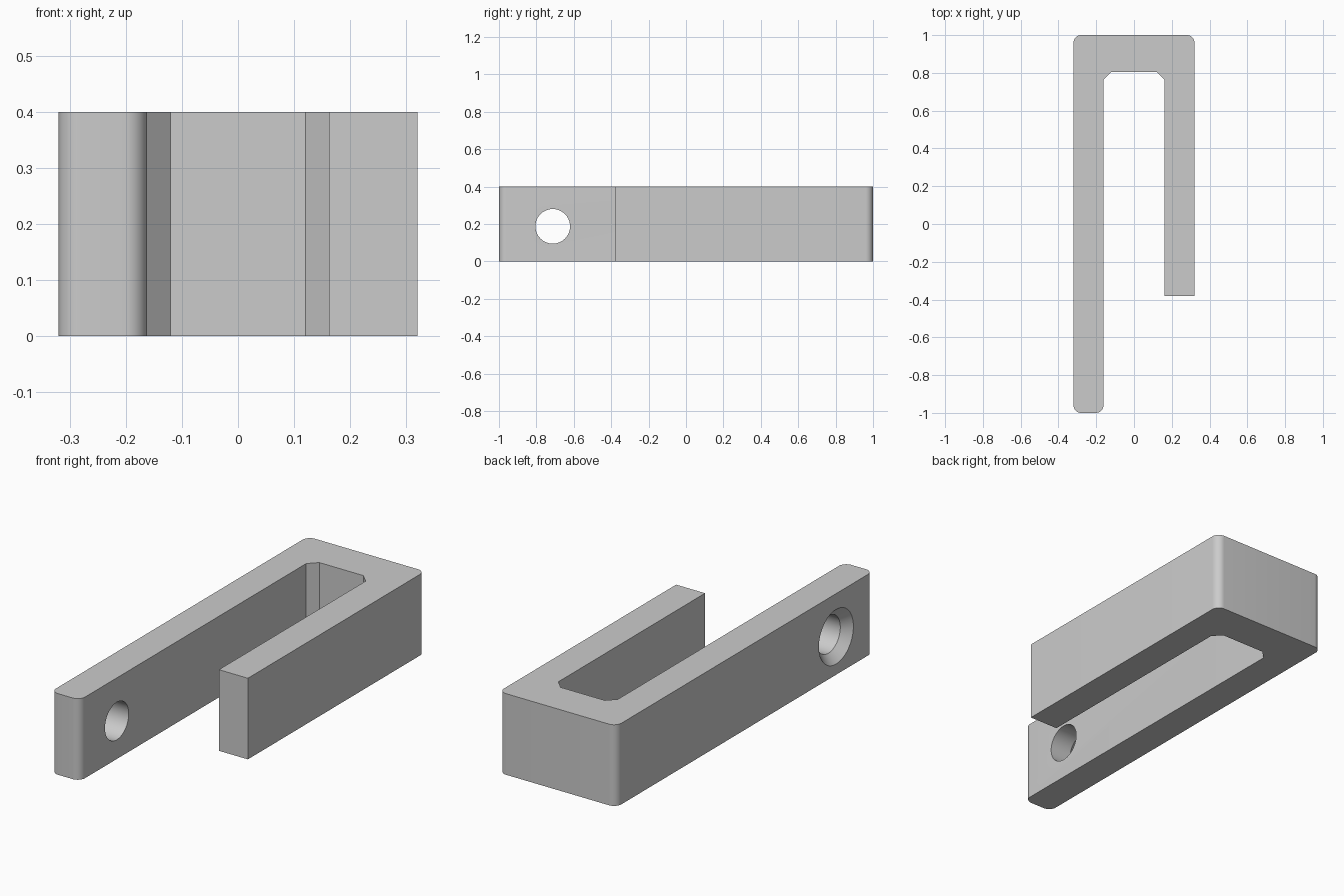
import bpy, bmesh
from math import cos, sin, pi, radians
from mathutils import Vector, Matrix

cube = bpy.data.objects.get("Cube")
if cube:
    bpy.data.objects.remove(cube, do_unlink=True)

HEIGHT, HALF_W, INNER, ROUND, CHAMFER = 0.4, 0.32, 0.162, 0.04, 0.042
HOLE_Y, HOLE_Z, HOLE_R, SINK = -0.7125, 0.1875, 0.0925, 0.042

grey = bpy.data.materials.new("plain grey")
grey.use_nodes = True
grey.diffuse_color = (0.6, 0.6, 0.6, 1)
grey.node_tree.nodes["Principled BSDF"].inputs["Base Color"].default_value = (0.6, 0.6, 0.6, 1)


def make_object(name, bm):
    bmesh.ops.recalc_face_normals(bm, faces=bm.faces)
    mesh = bpy.data.meshes.new(name)
    bm.to_mesh(mesh)
    bm.free()
    mesh.materials.append(grey)
    obj = bpy.data.objects.new(name, mesh)
    bpy.context.collection.objects.link(obj)
    return obj


def rounded(cx, cy, start, steps=10):
    """Quarter arc, counter-clockwise from the start angle."""
    angles = [radians(start) + pi / 2 * i / steps for i in range(steps + 1)]
    return [(cx + ROUND * cos(a), cy + ROUND * sin(a)) for a in angles]


# Hook outline: long arm, back bridge, short arm
outer, back = HALF_W - ROUND, 1 - ROUND
outline = [(HALF_W, -0.38)]
outline += rounded(outer, back, 0) + rounded(-outer, back, 90)
outline += rounded(-outer, -back, 180) + rounded(-INNER - ROUND, -back, 270)
outline += [(-INNER, 0.805 - CHAMFER), (-INNER + CHAMFER, 0.805),
            (INNER - CHAMFER, 0.805), (INNER, 0.805 - CHAMFER), (INNER, -0.38)]
bm = bmesh.new()
base = bm.faces.new([bm.verts.new((x, y, 0)) for x, y in outline])
top = bmesh.ops.extrude_face_region(bm, geom=[base])["geom"]
bmesh.ops.translate(bm, vec=(0, 0, HEIGHT),
                    verts=[v for v in top if isinstance(v, bmesh.types.BMVert)])
hook = make_object("hook_body", bm)

# Countersunk screw hole cutter, widening through the outer side of the long arm
bm = bmesh.new()
profile = [(-HALF_W - 0.02, HOLE_R + SINK + 0.02), (-HALF_W + SINK, HOLE_R), (-INNER + 0.05, HOLE_R)]
rings = []
for x, r in profile:
    ring = bmesh.ops.create_circle(bm, segments=64, radius=r,
                                   matrix=Matrix.Translation((x, HOLE_Y, HOLE_Z)) @ Matrix.Rotation(pi / 2, 4, "Y"))
    rings.append(ring["verts"])
for a, b in zip(rings, rings[1:]):
    for i in range(64):
        j = (i + 1) % 64
        bm.faces.new((a[i], a[j], b[j], b[i]))
bm.faces.new(rings[0])
bm.faces.new(rings[-1])
cutter = make_object("screw_hole_cutter", bm)
cutter.hide_render = True

# Cut the hole, then discard the cutter
bpy.ops.object.select_all(action="DESELECT")
hook.select_set(True)
bpy.context.view_layer.objects.active = hook
cut = hook.modifiers.new("screw hole", "BOOLEAN")
cut.operation, cut.solver, cut.object = "DIFFERENCE", "EXACT", cutter
bpy.ops.object.modifier_apply(modifier=cut.name)
bpy.data.objects.remove(cutter, do_unlink=True)
bpy.ops.object.shade_smooth_by_angle(angle=radians(30))
